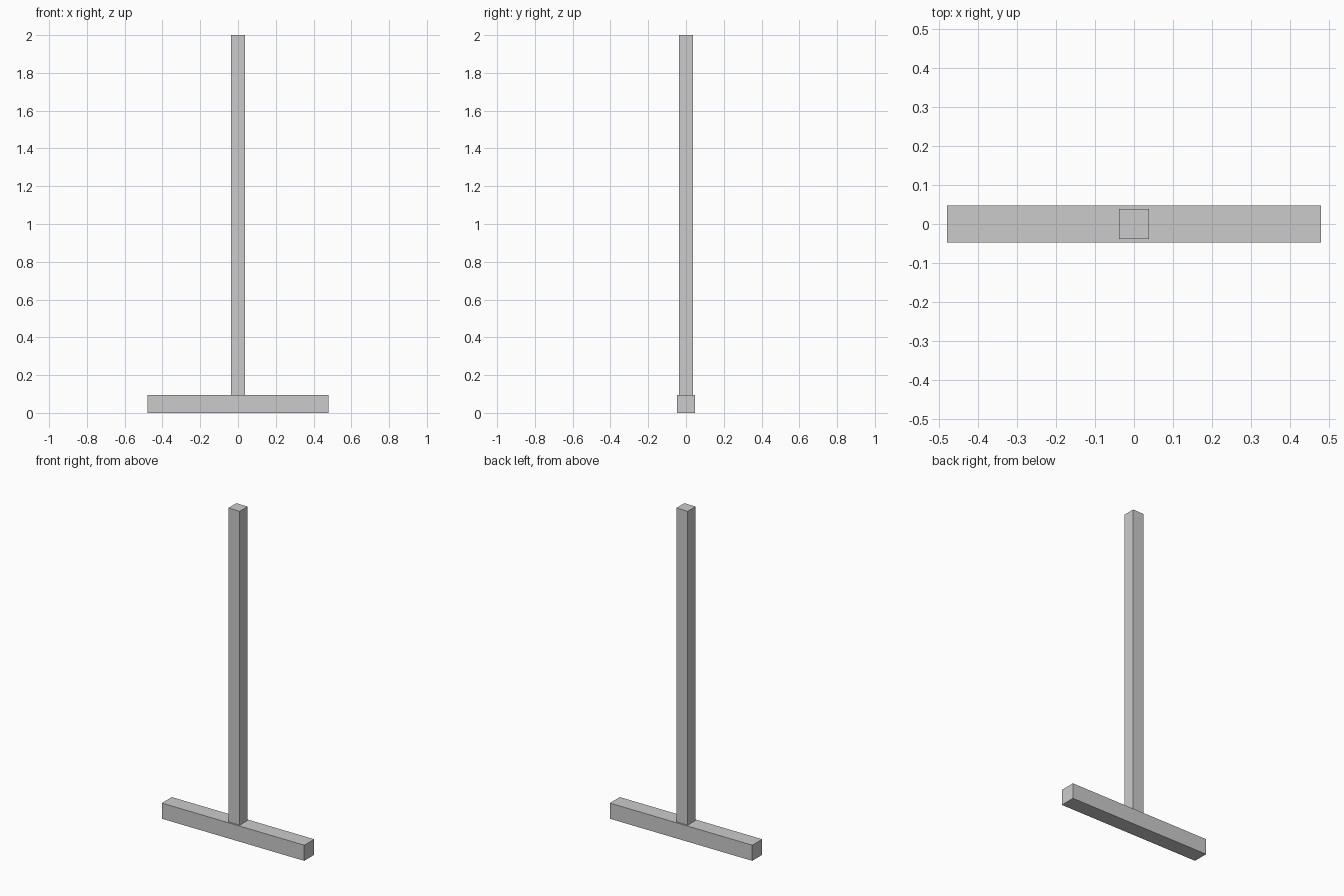
import bpy

if "Cube" in bpy.data.objects:
    bpy.data.objects.remove(bpy.data.objects["Cube"])


def box(name, size, z0):
    """Box centred on x and y with its underside at z0."""
    bpy.ops.mesh.primitive_cube_add(size=1, location=(0, 0, z0 + size[2] / 2))
    obj = bpy.context.object
    obj.name = name
    obj.scale = size
    bpy.ops.object.transform_apply(location=False, rotation=False, scale=True)
    return obj


BASE_H = 0.095

# Foot beam lying along x
box("base_beam", (0.956, 0.095, BASE_H), 0)

# Upright post standing on the beam
box("upright_post", (0.076, 0.076, 2 - BASE_H), BASE_H)
